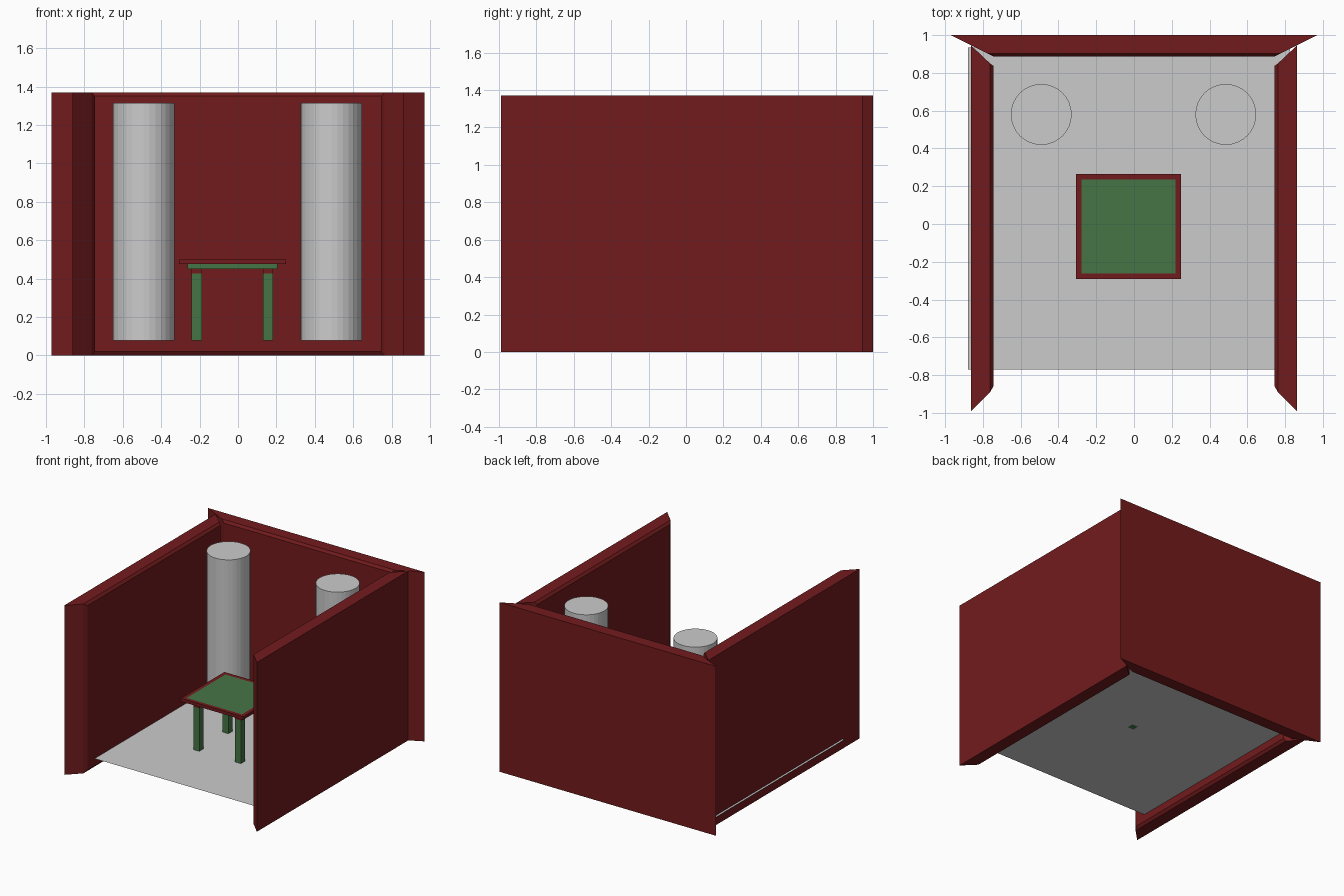
import bpy, bmesh
from mathutils import Vector

if "Cube" in bpy.data.objects:
    bpy.data.objects.remove(bpy.data.objects["Cube"])


def material(name, rgb):
    m = bpy.data.materials.new(name)
    m.diffuse_color = (*rgb, 1)
    m.use_nodes = True
    m.node_tree.nodes["Principled BSDF"].inputs["Base Color"].default_value = m.diffuse_color
    return m


RED = material("dark_red", (0.17, 0.011, 0.012))
GREEN = material("green", (0.06, 0.176, 0.06))


def finish(name, bm, *mats):
    bmesh.ops.recalc_face_normals(bm, faces=bm.faces)
    mesh = bpy.data.meshes.new(name)
    bm.to_mesh(mesh)
    bm.free()
    for m in mats:
        mesh.materials.append(m)
    ob = bpy.data.objects.new(name, mesh)
    bpy.context.collection.objects.link(ob)
    return ob


def box(name, lo, hi, *mats, inset=0):
    lo, hi = Vector(lo), Vector(hi)
    bm = bmesh.new()
    bmesh.ops.create_cube(bm, size=1)
    for v in bm.verts:
        v.co = (lo + hi) / 2 + v.co * (hi - lo)
    if inset:
        bm.normal_update()
        top = [f for f in bm.faces if f.normal.z > 0.9]
        bmesh.ops.inset_individual(bm, faces=top, thickness=inset)
        for f in top:
            f.material_index = 1
    return finish(name, bm, *mats)


def wall(name, sections, place):
    """Loft rectangles (depth, u0, u1, z0, z1); place maps (depth, u, z) to space."""
    bm = bmesh.new()
    rings = [[bm.verts.new(place(d, u, z))
              for u, z in ((u0, z0), (u1, z0), (u1, z1), (u0, z1))]
             for d, u0, u1, z0, z1 in sections]
    for a, b in zip(rings, rings[1:]):
        for i in range(4):
            j = (i + 1) % 4
            bm.faces.new((a[i], a[j], b[j], b[i]))
    bm.faces.new(rings[0])
    bm.faces.new(rings[-1])
    return finish(name, bm, RED)


# Walls: mitred ends and a small chamfer round the inner face
H = 1.37
wall("back_wall", [(1.0, -0.97, 0.97, 0, H), (0.903, -0.775, 0.775, 0, H),
                   (0.888, -0.745, 0.745, 0.02, H - 0.02)],
     lambda d, u, z: (u, d, z))
for side, s in (("left", -1), ("right", 1)):
    wall(side + "_wall", [(0.862, -0.99, 0.945, 0, H), (0.762, -0.89, 0.85, 0, H),
                          (0.745, -0.86, 0.838, 0.02, H - 0.02)],
         lambda d, u, z: (s * d, u, z))

# Floor: a single thin sheet
FLOOR = 0.078
bm = bmesh.new()
bm.faces.new([bm.verts.new((x, y, FLOOR)) for x, y in
              ((-0.88, -0.77), (0.825, -0.77), (0.825, 0.935), (-0.88, 0.935))])
finish("floor", bm)

# Columns
for side, x in (("left", -0.491), ("right", 0.486)):
    bpy.ops.mesh.primitive_cylinder_add(vertices=32, radius=0.161, depth=1.235,
                                        location=(x, 0.58, FLOOR + 0.6175))
    bpy.context.object.name = side + "_column"

# Table: framed top, green under-panel, four legs with red caps
CX, CY = -0.029, -0.013
box("table_top", (CX - 0.279, CY - 0.279, 0.475), (CX + 0.279, CY + 0.279, 0.5),
    RED, GREEN, inset=0.043)
box("table_under_panel", (CX - 0.235, CY - 0.235, 0.45), (CX + 0.235, CY + 0.235, 0.475), GREEN)
for fb, sy in (("front", -1), ("back", 1)):
    for lr, sx in (("left", -1), ("right", 1)):
        x, y, r = CX + sx * 0.186, CY + sy * 0.186, 0.0265
        box(f"{fb}_{lr}_leg", (x - r, y - r, FLOOR), (x + r, y + r, 0.426), GREEN)
        box(f"{fb}_{lr}_leg_cap", (x - r, y - r, 0.426), (x + r, y + r, 0.45), RED)
